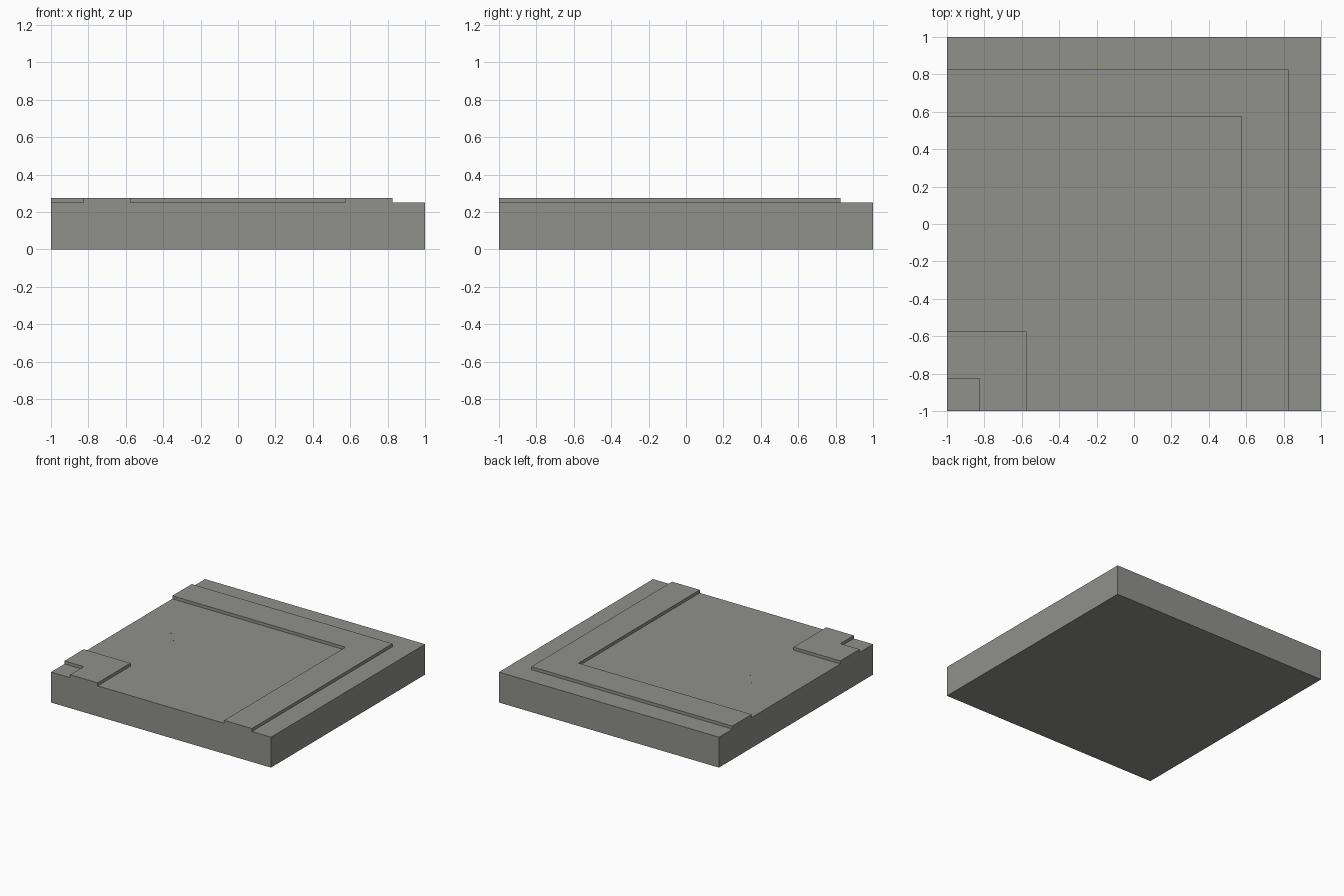
import bpy, bmesh

if "Cube" in bpy.data.objects:
    bpy.data.objects.remove(bpy.data.objects["Cube"])


def material(name, rgb):
    m = bpy.data.materials.new(name)
    m.diffuse_color = (*rgb, 1)
    m.use_nodes = True
    m.node_tree.nodes["Principled BSDF"].inputs["Base Color"].default_value = m.diffuse_color
    return m


stone = material("grey_stone", (0.28, 0.28, 0.265))
green = material("moss_green", (0.20, 0.36, 0.04))


def prism(name, outline, z0, z1, mat):
    """Extrude a counter-clockwise outline from z0 up to z1."""
    bm = bmesh.new()
    face = bm.faces.new([bm.verts.new((x, y, z0)) for x, y in outline])
    ext = bmesh.ops.extrude_face_region(bm, geom=[face], use_keep_orig=True)
    for v in ext["geom"]:
        if isinstance(v, bmesh.types.BMVert):
            v.co.z = z1
    bmesh.ops.recalc_face_normals(bm, faces=bm.faces[:])
    mesh = bpy.data.meshes.new(name)
    bm.to_mesh(mesh)
    bm.free()
    mesh.materials.append(mat)
    ob = bpy.data.objects.new(name, mesh)
    bpy.context.collection.objects.link(ob)
    return ob


def corner_strip(name, inner, outer):
    """L-shaped raised strip; both legs run to the -x and -y edges."""
    return prism(name, [(-1, inner), (inner, inner), (inner, -1),
                        (outer, -1), (outer, outer), (-1, outer)],
                 TOP, TOP + 0.025, stone)


TOP = 0.25

# Slab
prism("slab", [(-1, -1), (1, -1), (1, 1), (-1, 1)], 0, TOP, stone)

# Raised kerbs around the outer and inner corner
corner_strip("outer_kerb", 0.575, 0.827)
corner_strip("inner_kerb", -0.825, -0.575)

# Tiny moss flecks barely breaking the surface
for i, (x, y, s) in enumerate([(-0.20, 0.855, 0.012), (-0.18, 0.848, 0.01),
                               (-0.655, 0.075, 0.008), (-0.57, -0.025, 0.006)]):
    prism(f"moss_fleck_{i + 1}", [(x - s, y - s / 2), (x + s, y - s / 3), (x, y + s / 2)],
          TOP - 0.003, TOP + 0.002, green)
